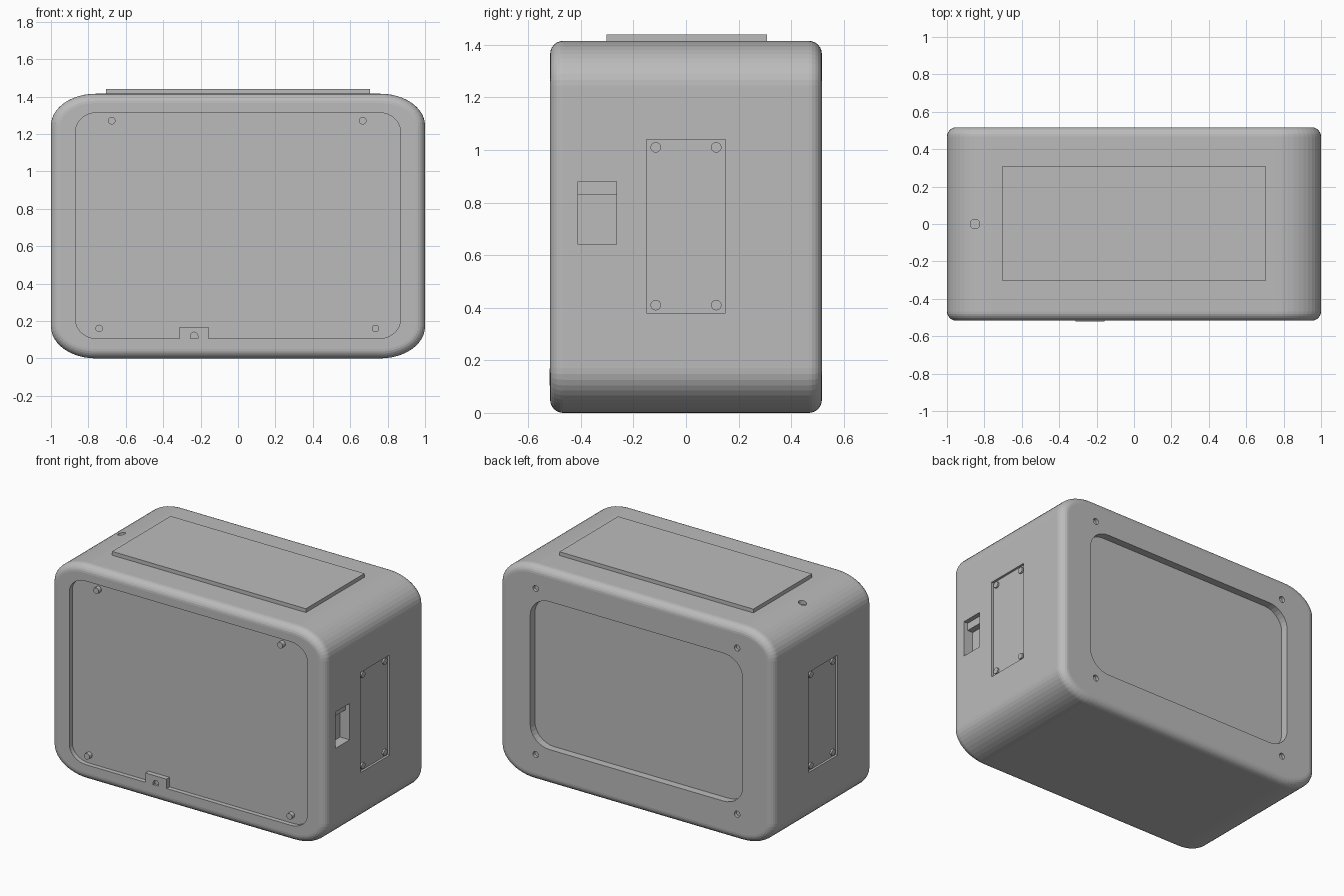
import bpy, bmesh, math
from mathutils import Matrix

if "Cube" in bpy.data.objects:
    bpy.data.objects.remove(bpy.data.objects["Cube"])

grey = bpy.data.materials.new("plain grey")
grey.diffuse_color = (0.5, 0.5, 0.5, 1)
grey.use_nodes = True
grey.node_tree.nodes["Principled BSDF"].inputs["Base Color"].default_value = grey.diffuse_color

W, D, H = 1.0, 0.517, 1.415   # half width, half depth, height


def make(name, bm):
    bmesh.ops.recalc_face_normals(bm, faces=bm.faces)
    me = bpy.data.meshes.new(name)
    bm.to_mesh(me)
    bm.free()
    ob = bpy.data.objects.new(name, me)
    bpy.context.collection.objects.link(ob)
    me.materials.append(grey)
    return ob


def outline(x0, x1, z0, z1, rx, rz, n):
    """Rectangle in x/z with elliptical corners."""
    pts = []
    for cx, cz, q in ((x1 - rx, z1 - rz, 0), (x0 + rx, z1 - rz, 1),
                      (x0 + rx, z0 + rz, 2), (x1 - rx, z0 + rz, 3)):
        for i in range(n + 1):
            a = (q + i / n) * math.pi / 2
            pts.append((cx + rx * math.cos(a), cz + rz * math.sin(a)))
    return pts


def loft(name, rings):
    """Join (y, outline) rings into a closed solid."""
    bm = bmesh.new()
    loops = [[bm.verts.new((x, y, z)) for x, z in pts] for y, pts in rings]
    for a, b in zip(loops, loops[1:]):
        for i in range(len(a)):
            j = (i + 1) % len(a)
            bm.faces.new((a[i], a[j], b[j], b[i]))
    bm.faces.new(loops[0])
    bm.faces.new(loops[-1])
    return make(name, bm)


def box(name, x0, x1, y0, y1, z0, z1):
    bm = bmesh.new()
    m = (Matrix.Translation(((x0 + x1) / 2, (y0 + y1) / 2, (z0 + z1) / 2))
         @ Matrix.Diagonal((x1 - x0, y1 - y0, z1 - z0, 1)))
    bmesh.ops.create_cube(bm, size=1, matrix=m)
    return make(name, bm)


def rod(name, centre, r, length, axis):
    rot = {"x": Matrix.Rotation(math.pi / 2, 4, "Y"),
           "y": Matrix.Rotation(math.pi / 2, 4, "X"), "z": Matrix()}[axis]
    bm = bmesh.new()
    bmesh.ops.create_cone(bm, cap_ends=True, segments=20, radius1=r, radius2=r,
                          depth=length, matrix=Matrix.Translation(centre) @ rot)
    return make(name, bm)


def cut(target, cutters):
    """Subtract the cutters, then remove them."""
    for c in cutters:
        mod = target.modifiers.new("cut", "BOOLEAN")
        mod.operation, mod.solver, mod.object = "DIFFERENCE", "EXACT", c
    dg = bpy.context.evaluated_depsgraph_get()
    dg.update()
    me = bpy.data.meshes.new_from_object(target.evaluated_get(dg))
    target.modifiers.clear()
    target.data = me
    for c in cutters:
        bpy.data.objects.remove(c)


# housing with rounded corners and softened front and back edges
e, steps = 0.05, 6
rings = []
for s in (-1, 1):
    part = []
    for i in range(steps + 1):
        t = i / steps * math.pi / 2
        k = e * (1 - math.sin(t))
        y = s * (D - e * (1 - math.cos(t)))
        part.append((y, outline(-W + k, W - k, k, H - k, 0.24 - k, 0.17 - k, 12)))
    fixed = []
    for i in range(steps + 1):
        t = i / steps * math.pi / 2
        k = e * (1 - math.cos(math.pi / 2 - t))
        y = s * (D - e + e * math.sin(math.pi / 2 - t))
        fixed.append((y, outline(-W + k, W - k, k, H - k, 0.24 - k, 0.17 - k, 12)))
    rings += fixed if s < 0 else fixed[::-1]
housing = loft("housing", rings)

cutters = []
# front panel recess and rear window recess
cutters.append(loft("front_recess_cutter", [
    (y, outline(-0.868, 0.868, 0.105, 1.315, 0.12, 0.10, 8)) for y in (-0.6, -D + 0.03)]))
cutters.append(loft("rear_recess_cutter", [
    (y, outline(-0.775, 0.775, 0.235, 1.21, 0.14, 0.13, 8)) for y in (D - 0.05, 0.6)]))
# side plate recesses, mirrored
for s in (-1, 1):
    x0, x1 = sorted((s * (W - 0.015), s * 1.1))
    cutters.append(box("side_recess_cutter", x0, x1, -0.15, 0.15, 0.38, 1.04))
# switch pocket, rear screw holes and top button hole
cutters.append(box("pocket_cutter", W - 0.07, 1.1, -0.41, -0.265, 0.64, 0.88))
for x in (-0.735, 0.735):
    for z in (0.175, 1.27):
        cutters.append(rod("rear_hole_cutter", (x, D, z), 0.02, 0.04, "y"))
cutters.append(rod("top_hole_cutter", (-0.85, 0, 1.43), 0.025, 0.1, "z"))
cut(housing, cutters)

# ledge inside the switch pocket
box("switch_ledge", W - 0.075, W - 0.03, -0.41, -0.265, 0.83, 0.88)

# lid plate on top
box("top_plate", -0.707, 0.707, -0.302, 0.308, H - 0.01, 1.44)

# screws of the front panel
for x, z in ((-0.675, 1.27), (0.667, 1.27), (-0.742, 0.16), (0.735, 0.16)):
    rod("front_screw", (x, -D + 0.018, z), 0.02, 0.034, "y")

# screws of the side plates
for s in (-1, 1):
    for y in (-0.115, 0.115):
        for z in (0.41, 1.01):
            rod("side_screw", (s * (W - 0.013), y, z), 0.02, 0.018, "x")

# latch with a round-topped notch
latch = box("latch", -0.312, -0.158, -D - 0.003, -D + 0.035, 0.105, 0.168)
cut(latch, [box("notch_cutter", -0.255, -0.215, -0.6, -D + 0.015, 0.08, 0.121),
            rod("notch_round_cutter", (-0.235, -0.55, 0.12), 0.02, 0.096, "y")])
